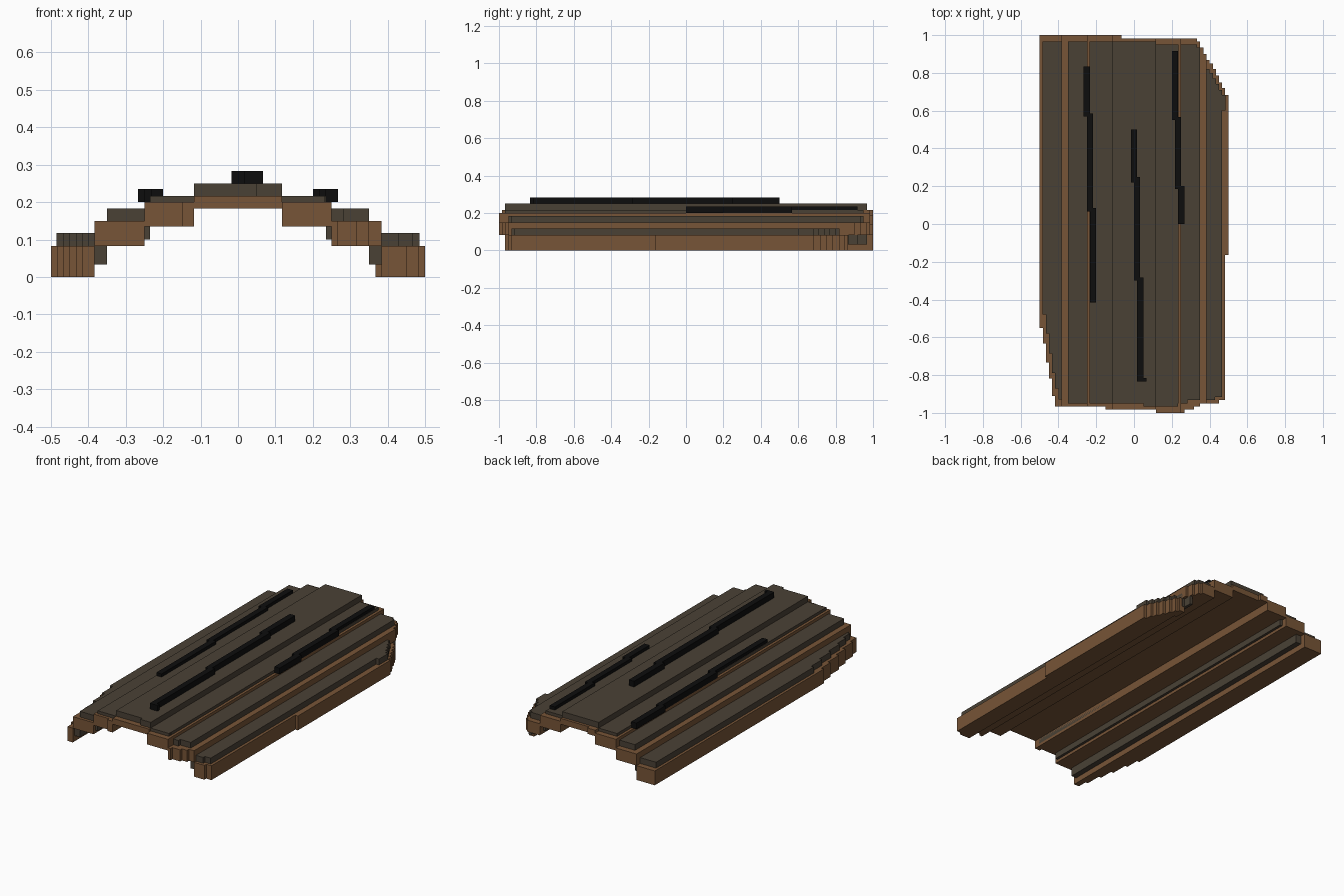
import bpy, bmesh

if "Cube" in bpy.data.objects:
    bpy.data.objects.remove(bpy.data.objects["Cube"])


def material(name, rgb):
    m = bpy.data.materials.new(name)
    m.diffuse_color = (*rgb, 1)
    m.use_nodes = True
    m.node_tree.nodes["Principled BSDF"].inputs["Base Color"].default_value = m.diffuse_color
    return m


BROWN = material("warm brown", (0.185, 0.09, 0.038))
GREY = material("dark grey brown", (0.068, 0.053, 0.036))
BLACK = material("near black", (0.004, 0.004, 0.004))


def chain(steps, x0, x1):
    """Points of a stepped edge, steps = [(x start, y), ...], clipped to x0..x1."""
    pts = []
    for i, (x, y) in enumerate(steps):
        end = steps[i + 1][0] if i + 1 < len(steps) else 9
        a, b = max(x, x0), min(end, x1)
        if b - a > 1e-5:
            pts += [(a, y), (b, y)]
    return pts


def slab(name, mat, x0, x1, z0, z1, low, high):
    """Stepped outline between two edges, extruded from z0 to z1."""
    pts = chain(low, x0, x1) + chain(high, x0, x1)[::-1]
    bm = bmesh.new()
    f = bm.faces.new([bm.verts.new((x, y, z0)) for x, y in pts])
    ret = bmesh.ops.extrude_face_region(bm, geom=[f])
    top = [v for v in ret["geom"] if isinstance(v, bmesh.types.BMVert)]
    bmesh.ops.translate(bm, verts=top, vec=(0, 0, z1 - z0))
    bmesh.ops.recalc_face_normals(bm, faces=bm.faces)
    me = bpy.data.meshes.new(name)
    bm.to_mesh(me)
    bm.free()
    me.materials.append(mat)
    ob = bpy.data.objects.new(name, me)
    bpy.context.collection.objects.link(ob)
    return ob


# plan outline of the brown planks
b_low = [(-.5, -.55), (-.483, -.633), (-.467, -.733), (-.45, -.817), (-.433, -.91),
         (-.417, -.967), (-.15, -.983), (.117, -1), (.267, -.983), (.317, -.967),
         (.35, -.95), (.45, -.933), (.483, -.165)]
b_high = [(-.5, 1), (-.067, .983), (.333, .967), (.35, .935), (.367, .9), (.383, .867),
          (.4, .85), (.417, .82), (.433, .785), (.45, .75), (.467, .72), (.483, .683)]
# plan outline of the grey upper boards
g_low = [(-.485, -.48), (-.467, -.58), (-.45, -.685), (-.433, -.79), (-.417, -.87),
         (-.4, -.93), (-.383, -.95), (.05, -.967), (.233, -.95), (.283, -.933),
         (.43, -.917), (.467, .6)]
g_high = [(-.485, .967), (.117, .95), (.333, .935), (.35, .917), (.367, .87), (.383, .82),
          (.4, .8), (.417, .77), (.433, .74), (.45, .71), (.467, .683)]

# stepped arch: inner x, outer x, bottom z, top z for each side
brown_steps = [("outer", .383, .5, 0, .083), ("lower", .25, .383, .083, .15),
               ("upper", .117, .25, .135, .2)]
grey_steps = [("outer", .35, .485, .033, .117), ("lower", .235, .35, .1, .183),
              ("upper", .117, .235, .15, .217)]
for kind, mat, steps, lo, hi in (("plank", BROWN, brown_steps, b_low, b_high),
                                 ("board", GREY, grey_steps, g_low, g_high)):
    for part, xi, xo, z0, z1 in steps:
        slab(f"left_{part}_{kind}", mat, -xo, -xi, z0, z1, lo, hi)
        slab(f"right_{part}_{kind}", mat, xi, xo, z0, z1, lo, hi)
slab("centre_plank", BROWN, -.117, .117, .183, .217, b_low, b_high)
slab("centre_board", GREY, -.117, .117, .2, .25, g_low, g_high)
# inner end of the rounded corner skirt
slab("corner_skirt", BROWN, .367, .383, 0, .083, [(.367, .8)], [(.367, .867)])

# black jagged cracks on top
slab("left_crack", BLACK, -.267, -.2, .2, .235,
     [(-.267, .57), (-.25, .067), (-.233, -.415)],
     [(-.267, .835), (-.233, .585), (-.217, .085)])
slab("centre_crack", BLACK, -.017, .067, .25, .283,
     [(-.017, .22), (0, -.3), (.017, -.833)],
     [(-.017, .5), (.017, .25), (.033, -.283), (.05, -.815)])
slab("right_crack", BLACK, .2, .267, .2, .235,
     [(.2, .55), (.217, .185), (.233, 0)],
     [(.2, .917), (.233, .567), (.25, .2)])
